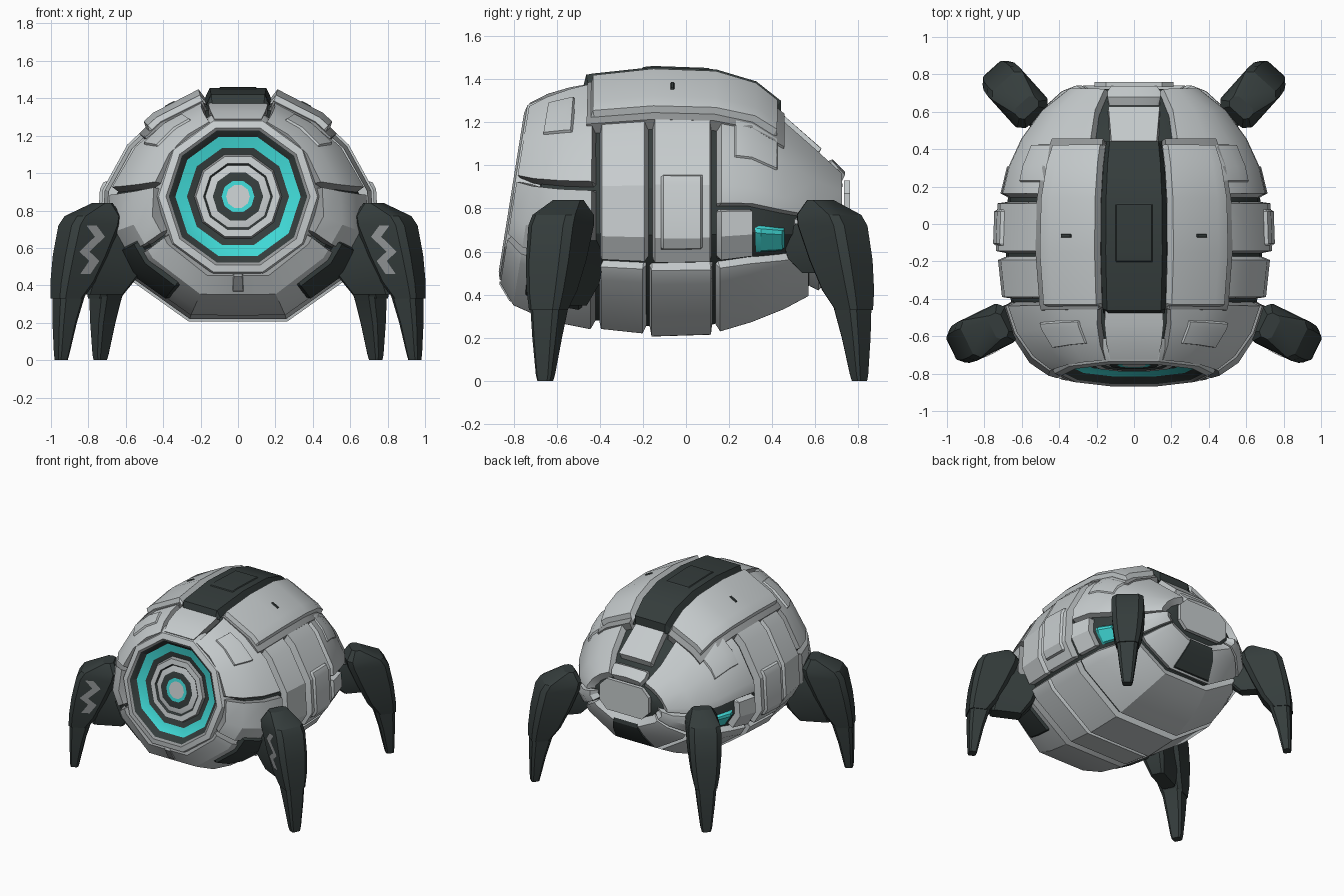
import bpy, bmesh, math
from mathutils import Vector, Matrix

if "Cube" in bpy.data.objects:
    bpy.data.objects.remove(bpy.data.objects["Cube"])


def material(name, rgb):
    m = bpy.data.materials.new(name)
    m.use_nodes = True
    m.diffuse_color = (*rgb, 1)
    bsdf = next(n for n in m.node_tree.nodes if n.type == "BSDF_PRINCIPLED")
    bsdf.inputs["Base Color"].default_value = (*rgb, 1)
    return m


LIGHT, GREY, DARK, CYAN = range(4)
MATS = [material("light grey armour", (0.57, 0.605, 0.615)),
        material("mid grey trim", (0.30, 0.315, 0.32)),
        material("dark graphite", (0.035, 0.046, 0.045)),
        material("cyan glow", (0.05, 0.68, 0.66))]


def finish(name, bm, closed=False):
    if closed:
        bmesh.ops.recalc_face_normals(bm, faces=bm.faces)
    me = bpy.data.meshes.new(name)
    bm.to_mesh(me)
    bm.free()
    for m in MATS:
        me.materials.append(m)
    ob = bpy.data.objects.new(name, me)
    bpy.context.collection.objects.link(ob)
    bpy.ops.object.select_all(action="DESELECT")
    ob.select_set(True)
    bpy.context.view_layer.objects.active = ob
    bpy.ops.object.shade_smooth_by_angle(angle=math.radians(25))


# Hull shape: stations along y (y, half width, top, bottom) and a half section
STATIONS = [(-.80, .43, 1.27, .48), (-.71, .55, 1.32, .36), (-.58, .64, 1.35, .29),
            (-.43, .69, 1.37, .25), (-.15, .72, 1.40, .22), (.13, .71, 1.39, .23),
            (.3, .67, 1.34, .28), (.45, .60, 1.22, .34), (.6, .49, 1.09, .42),
            (.7, .38, .99, .55), (.75, .25, .94, .67)]
SECTION = [(0, 0), (.36, 0), (.82, .2), (1, .38), (.98, .58),
           (.80, .78), (.59, .9), (.28, 1), (0, 1)]
TILT, EYE_Z = .16, .875  # the front face leans back


def mix(a, b, f):
    return [p + (q - p) * f for p, q in zip(a, b)]


def hull(y, t):
    t %= 16
    side = 1
    if t > 8:
        t, side = 16 - t, -1
    k = min(int(t), 7)
    sx, sz = mix(SECTION[k], SECTION[k + 1], t - k)
    y = min(max(y, STATIONS[0][0]), STATIONS[-1][0])
    i = max(n for n in range(len(STATIONS) - 1) if STATIONS[n][0] <= y)
    a, b = STATIONS[i], STATIONS[i + 1]
    _, w, top, bot = mix(a, b, (y - a[0]) / (b[0] - a[0]))
    z = bot + sz * (top - bot)
    lean = min(max((-.42 - y) / .28, 0), 1)
    return Vector((side * sx * w, y + TILT * lean * (z - EYE_Z), z))


def lifted(y, t, h):
    dy = hull(y + .03, t) - hull(y - .03, t)
    dt = hull(y, t + .3) - hull(y, t - .3)
    return hull(y, t) + dy.cross(dt).normalized() * h


def grid_faces(bm, rows, wrap=False):
    n = len(rows[0])
    for i in range(len(rows) - 1):
        for j in range(n if wrap else n - 1):
            q = (j + 1) % n
            yield i, j, bm.faces.new((rows[i][j], rows[i + 1][j], rows[i + 1][q], rows[i][q]))


# One bevelled armour plate laid over the hull; (ta, tb) may taper to end
def plate(name, y0, y1, ta, tb, high=.012, low=-.045, col=LIGHT, edge=LIGHT, b=.016, end=None):
    bt = min(b * 4, (tb - ta) / 4)
    ys = [y0, y0 + b] + [s[0] for s in STATIONS if y0 + b + .02 < s[0] < y1 - b - .02] + [y1 - b, y1]
    ts = [ta, ta + bt] + [k for k in range(-8, 24) if ta + bt + .1 < k < tb - bt - .1] + [tb - bt, tb]
    ea, eb = end or (ta, tb)
    bm = bmesh.new()
    rows = []
    for i, y in enumerate(ys):
        f = (y - y0) / (y1 - y0)
        a, c = ta + (ea - ta) * f, tb + (eb - tb) * f
        row = []
        for j, t in enumerate(ts):
            rim = i in (0, len(ys) - 1) or j in (0, len(ts) - 1)
            tt = a + (t - ta) / (tb - ta) * (c - a)
            row.append(bm.verts.new(lifted(y, tt, low if rim else high)))
        rows.append(row)
    for i, j, face in grid_faces(bm, rows):
        rim = i in (0, len(ys) - 2) or j in (0, len(ts) - 2)
        face.material_index = edge if rim else col
    finish(name, bm)


def pair(name, y0, y1, ta, tb, end=None, **kw):
    plate("left_" + name, y0, y1, ta, tb, end=end, **kw)
    e = end and (16 - end[1], 16 - end[0])
    plate("right_" + name, y0, y1, 16 - tb, 16 - ta, end=e, **kw)


# Dark core seen in the seams
bm = bmesh.new()
ys = [-.70] + [s[0] for s in STATIONS[2:]]
rows = [[bm.verts.new(lifted(y, t, -.035)) for t in range(16)] for y in ys]
for _ in grid_faces(bm, rows, True):
    pass
bm.faces.new(rows[0])
bm.faces.new(rows[-1])
for f in bm.faces:
    f.material_index = DARK
finish("core", bm, True)

# Front collar
plate("front_top_plate", -.80, -.45, 6.95, 9.05, end=(7.15, 8.85), edge=GREY)
pair("front_upper_plate", -.80, -.42, 4.03, 6.88, end=(4.03, 7.08), edge=GREY)
pair("front_side_plate", -.80, -.42, 2.35, 3.98, edge=GREY)
plate("front_lower_plate", -.80, -.42, -2.3, 2.3, edge=GREY)
pair("front_brow_inset", -.7, -.54, 5.2, 6.5, high=.024, low=.005, b=.01)
pair("front_hip_housing", -.68, -.46, 1.35, 2.6, high=.03, low=0, col=DARK, edge=DARK)
plate("chin_slot", -.79, -.72, -.16, .16, high=.018, low=.01, col=GREY, b=.006)

# Side bands and belly
pair("side_front_plate", -.405, -.175, 2.42, 6.6)
pair("side_middle_plate", -.16, .125, 2.42, 6.6, high=.02)
pair("side_middle_boss", -.12, .08, 2.75, 4.2, high=.036, low=.015, b=.014)
for name, y0, y1, h in (("front", -.41, -.185, .005), ("middle", -.175, .13, .015), ("rear", .14, .58, .008)):
    plate("belly_" + name + "_plate", y0, y1, -2.36, 2.36, high=h)

# Rear shell with glowing sockets
pair("rear_upper_plate", .145, .73, 3.6, 7.0, end=(3.6, 6.5))
pair("rear_flank_plate", .145, .32, 2.42, 3.56)
pair("rear_corner_plate", .52, .745, 2.42, 3.56)
pair("socket_glow", .335, .475, 2.45, 3.2, high=-.018, low=-.034, col=CYAN, edge=CYAN, b=.02)
pair("rear_upper_inset", .22, .42, 4.6, 5.6, high=.02, low=.008, b=.008)
plate("rear_spine_plate", .42, .635, 7.25, 8.75, end=(6.85, 9.15))
plate("rear_tail_plate", .655, .745, 6.8, 9.2, end=(6.5, 9.5))
plate("rear_under_plate", .59, .745, -2.36, 2.36)
plate("rear_under_vent", .61, .735, -.95, .95, high=.02, low=.005, col=DARK, edge=DARK, b=.01)

# Raised roof armour
pair("roof_skirt", -.48, .46, 5.35, 7.1, high=.02, low=-.03, col=GREY, edge=GREY)
pair("roof_plate", -.45, .42, 5.6, 7.12, high=.05, low=.005, b=.026)
plate("roof_strip", -.5, .44, 7.12, 8.88, high=.056, low=0, col=DARK, edge=DARK, b=.035)
plate("roof_strip_inset", -.2, .11, 7.5, 8.5, high=.061, low=.054, col=DARK, edge=DARK, b=.008)
pair("roof_slot", -.075, -.055, 6.25, 6.5, high=.056, low=.047, col=DARK, edge=DARK, b=.004)

# Tail cap closing the back
bm = bmesh.new()
bmesh.ops.create_cube(bm, size=1, matrix=Matrix.Translation((0, .746, .81)) @ Matrix.Diagonal((.42, .028, .24, 1)))
bmesh.ops.bevel(bm, geom=[e for e in bm.edges if abs(e.verts[0].co.y - e.verts[1].co.y) > .01],
                offset=.06, segments=1, affect="EDGES")
finish("tail_cap", bm, True)

# Ten-sided front eye: rings of (outer radius, y, colour of the ring inward)
RINGS = [(.46, -.68, LIGHT), (.455, -.74, LIGHT), (.425, -.80, LIGHT), (.385, -.81, GREY),
         (.37, -.80, DARK), (.335, -.765, CYAN), (.273, -.745, DARK), (.235, -.735, GREY),
         (.225, -.755, LIGHT), (.185, -.755, DARK), (.175, -.745, LIGHT), (.135, -.755, DARK),
         (.088, -.755, CYAN), (.064, -.755, LIGHT)]
bm = bmesh.new()
rows = []
for r, y, _ in RINGS:
    row = []
    for k in range(10):
        a = k * math.tau / 10
        z = r * math.sin(a)
        row.append(bm.verts.new((r * math.cos(a), y + TILT * z, EYE_Z + z)))
    rows.append(row)
for i, j, face in grid_faces(bm, rows, True):
    face.material_index = RINGS[i][2]
hub = bm.faces.new(rows[-1])
bmesh.ops.recalc_face_normals(bm, faces=bm.faces)
if hub.normal.y > 0:
    bmesh.ops.reverse_faces(bm, faces=bm.faces)
finish("front_eye", bm)

# Legs: stacked chamfered sections (z, inner reach, outer reach, half width)
CLAW = [(0, -.055, 0, .032), (.03, -.062, .002, .04), (.2, -.1, .004, .06), (.35, -.145, 0, .075),
        (.55, -.24, -.03, .085), (.7, -.3, -.08, .085)]
SHELL = [(.33, -.13, .008, .078), (.42, -.2, .004, .095), (.56, -.27, -.015, .11),
         (.72, -.34, -.05, .115), (.77, -.35, -.085, .11), (.84, -.31, -.235, .07)]
HIPS = {"front": [(.35, -.38, -.16, .05), (.45, -.46, -.17, .08), (.62, -.52, -.2, .085), (.74, -.42, -.25, .06)],
        "rear": [(.5, -.36, -.2, .04), (.57, -.44, -.2, .055), (.66, -.48, -.2, .055), (.73, -.4, -.25, .04)]}


def on_leg(tip, angle, side, r, s, z):
    x = tip[0] + r * math.cos(angle) - s * math.sin(angle)
    return (x * side, tip[1] + r * math.sin(angle) + s * math.cos(angle), z)


def loft(name, sections, *leg):
    bm = bmesh.new()
    rows = []
    for z, a, b, w in sections:
        c = min(w, b - a) * .3
        half = [(a, w - c), (a + c, w), (b - c, w), (b, w - c)]
        outline = [(r, -s) for r, s in half] + half[::-1]
        rows.append([bm.verts.new(on_leg(*leg, r, s, z)) for r, s in outline])
    for _ in grid_faces(bm, rows, True):
        pass
    bm.faces.new(rows[0])
    bm.faces.new(rows[-1])
    for f in bm.faces:
        f.material_index = DARK
    finish(name, bm, True)


# Plain painted zigzag on the forward side of a leg (z, reach, surface width)
def paint_zigzag(name, *leg):
    path = [(.46, -.12, .1), (.53, -.17, .107), (.58, -.11, .112), (.66, -.2, .114), (.72, -.15, .116)]
    bm = bmesh.new()
    rows = [[bm.verts.new(on_leg(*leg, r + d, -w - .004, z)) for d in (-.03, .03)] for z, r, w in path]
    for _, _, face in grid_faces(bm, rows):
        face.material_index = GREY
        face.normal_update()
        if face.normal.y > 0:
            face.normal_flip()
    finish(name, bm)


for end, tip, angle in (("front", (.97, -.665), math.radians(-26)), ("rear", (.755, .825), math.radians(48))):
    for label, side in (("left", 1), ("right", -1)):
        for part, sections in (("claw", CLAW), ("leg_shell", SHELL), ("hip", HIPS[end])):
            loft(f"{end}_{label}_{part}", sections, tip, angle, side)
        if end == "front":
            paint_zigzag(f"{label}_leg_paint", tip, angle, side)
